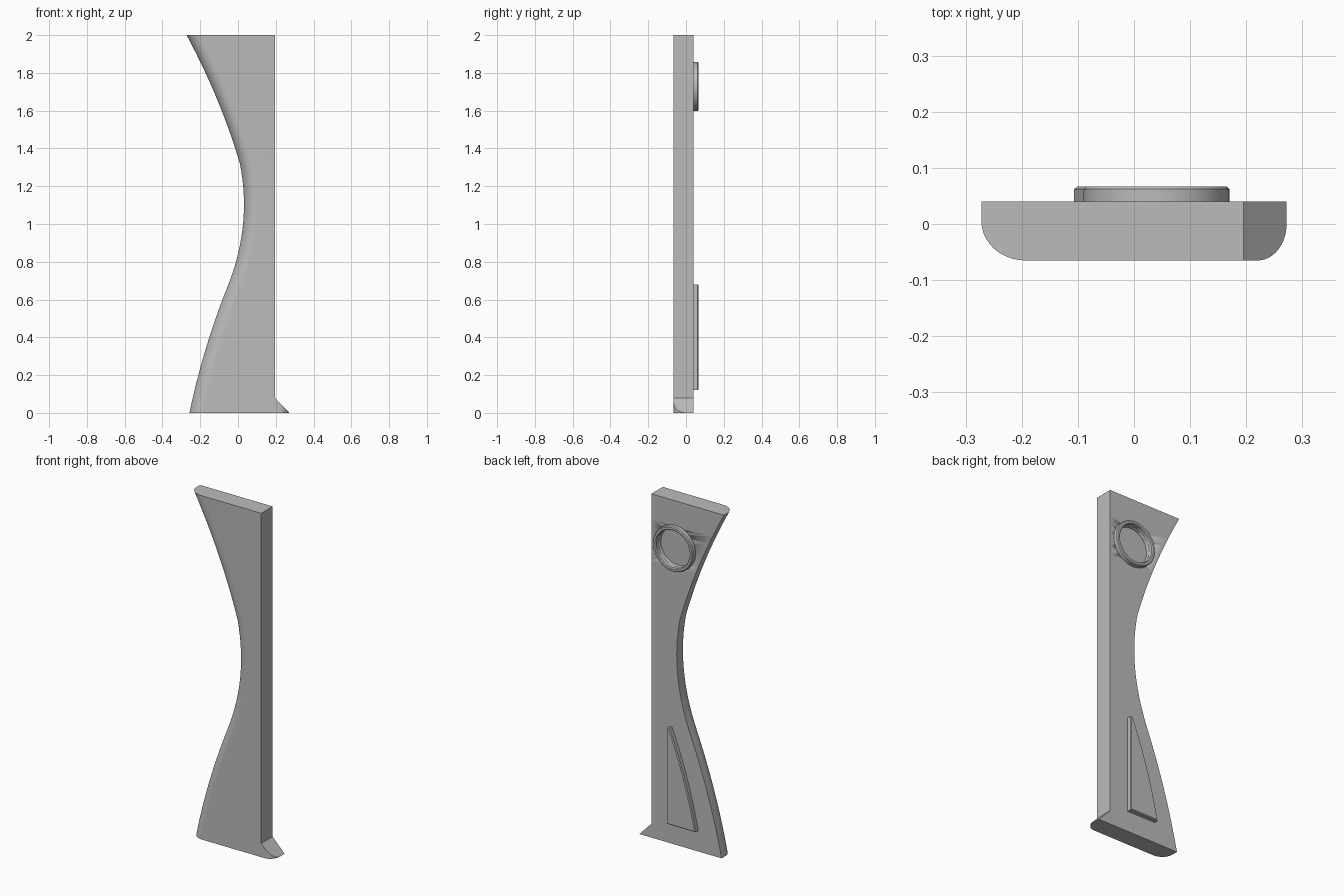
import bpy, bmesh, math
from mathutils import Vector

if "Cube" in bpy.data.objects:
    bpy.data.objects.remove(bpy.data.objects["Cube"])

grey = bpy.data.materials.new("mid_grey")
grey.use_nodes = True
GREY = (0.5, 0.5, 0.5, 1)
grey.diffuse_color = GREY
grey.node_tree.nodes["Principled BSDF"].inputs["Base Color"].default_value = GREY

BACK, FRONT, SIDE = 0.04, -0.065, 0.195


def bezier(a, b, c, n):
    a, b, c = Vector(a), Vector(b), Vector(c)
    return [a * (1 - t) ** 2 + b * 2 * t * (1 - t) + c * t * t
            for t in (i / n for i in range(n + 1))]


def loft(name, rings, caps=True, closed=False):
    """Skin matching rings of points into one object."""
    bm = bmesh.new()
    rows = [[bm.verts.new(p) for p in ring] for ring in rings]
    n = len(rows[0])
    pairs = list(zip(rows, rows[1:]))
    if closed:
        pairs.append((rows[-1], rows[0]))
    for lo, hi in pairs:
        for i in range(n):
            j = (i + 1) % n
            bm.faces.new((lo[i], lo[j], hi[j], hi[i]))
    if caps:
        bm.faces.new(rows[0])
        bm.faces.new(rows[-1])
    bmesh.ops.remove_doubles(bm, verts=bm.verts, dist=0.0001)
    bmesh.ops.recalc_face_normals(bm, faces=bm.faces)
    mesh = bpy.data.meshes.new(name)
    bm.to_mesh(mesh)
    bm.free()
    mesh.materials.append(grey)
    obj = bpy.data.objects.new(name, mesh)
    bpy.context.collection.objects.link(obj)
    bpy.ops.object.select_all(action="DESELECT")
    obj.select_set(True)
    bpy.context.view_layer.objects.active = obj
    bpy.ops.object.shade_smooth_by_angle(angle=math.radians(30))
    return obj


# Panel: waisted edge with a rounded front corner, straight opposite edge
edge = bezier((-0.272, 2), (-0.09, 1.66), (0.01, 1.32), 14)
edge += bezier(edge[-1], (0.075, 0.995), (-0.055, 0.67), 18)[1:]
edge += bezier(edge[-1], (-0.188, 0.335), (-0.257, 0), 14)[1:]
sections = []
for i, p in enumerate(edge):
    d = edge[min(i + 1, len(edge) - 1)] - edge[max(i - 1, 0)]
    width = 0.07 * d.length / abs(d.y)
    ring = [(SIDE, BACK, p.y), (p.x, BACK, p.y)]
    for k in range(11):
        a = math.pi / 2 * k / 10
        ring.append((p.x + width * (1 - math.cos(a)), 0.005 - 0.07 * math.sin(a), p.y))
    ring.append((SIDE, FRONT, p.y))
    sections.append(ring)
panel = loft("panel", sections)

# Foot: wedge with a rounded front corner
foot_sections = []
xs = [SIDE] + [0.22 + 0.052 * math.sin(math.pi / 2 * k / 12) for k in range(13)]
for x in xs:
    u = max(0, (x - 0.22) / 0.052)
    y = FRONT * math.sqrt(max(0, 1 - u * u))
    top = 0.08 * (0.272 - x) / 0.077
    foot_sections.append([(x, BACK, 0), (x, y, 0), (x, y, top), (x, BACK, top)])
foot = loft("foot", foot_sections, caps=False)

# Round socket: sunken floor in the panel with a raised bevelled rim
CX, CZ, R, FLOOR = 0.04, 1.728, 0.108, 0.02


def circle(r, y, n=64):
    return [(CX + r * math.cos(math.tau * k / n), y, CZ + r * math.sin(math.tau * k / n))
            for k in range(n)]


cutter = loft("socket_cutter", [circle(R, FLOOR), circle(R, 0.1)])
cutter.hide_render = True
cutter.hide_viewport = True
cut = panel.modifiers.new("socket", "BOOLEAN")
cut.operation = "DIFFERENCE"
cut.object = cutter
cut.solver = "EXACT"
rim_profile = [(0.13, 0.038), (0.13, 0.062), (0.125, 0.067), (0.113, 0.067),
               (R, 0.062), (R, 0.038)]
loft("socket_rim", [circle(r, y) for r, y in rim_profile], caps=False, closed=True)

# Raised sail-shaped pad with a bevelled face
hypotenuse = bezier((0.062, 0.68), (-0.05, 0.41), (-0.107, 0.12), 12)
outline = [Vector((0.077, 0.68))] + hypotenuse + [Vector((0.077, 0.12))]


def inset(points, amount):
    result = []
    for i, p in enumerate(points):
        a = (p - points[i - 1]).normalized()
        b = (points[(i + 1) % len(points)] - p).normalized()
        na, nb = Vector((a.y, -a.x)), Vector((b.y, -b.x))
        side = (na + nb) / (1 + na.dot(nb))
        result.append(p - side * amount)
    return result


def at_depth(points, y):
    return [(p.x, y, p.y) for p in points]


sign = 1 if sum(a.cross(b) for a, b in zip(outline, outline[1:] + outline[:1])) > 0 else -1
loft("sail_pad", [at_depth(outline, 0.038), at_depth(outline, 0.062),
                  at_depth(inset(outline, 0.005 * sign), 0.067)])
